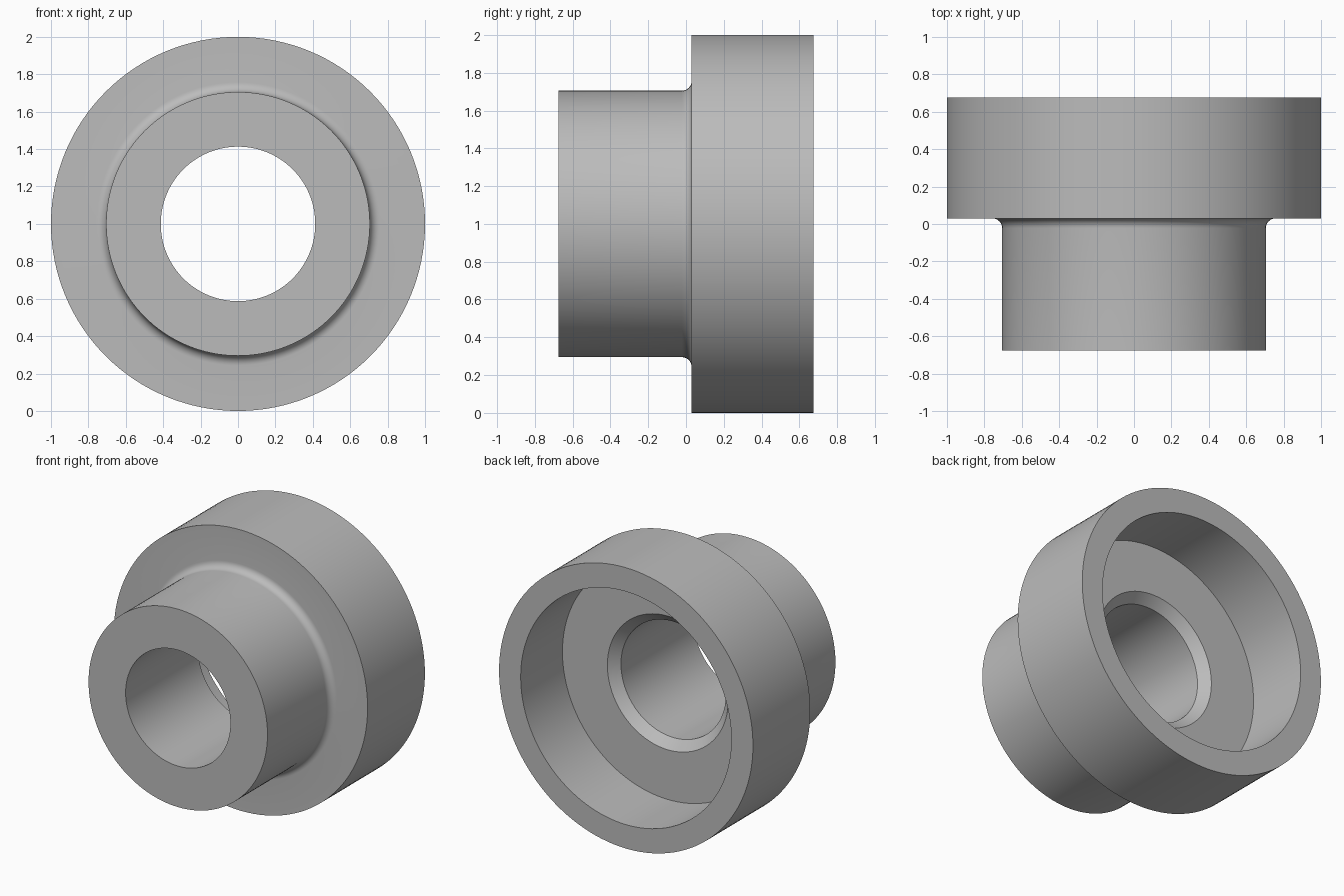
import bpy, bmesh, math
from mathutils import Matrix, Vector

if "Cube" in bpy.data.objects:
    bpy.data.objects.remove(bpy.data.objects["Cube"], do_unlink=True)

SEGMENTS = 128
FLANGE_R, HUB_R, BORE_R, RECESS_R = 1.0, 0.705, 0.413, 0.83
FRONT, SHOULDER, FLOOR, BACK = -0.675, 0.03, 0.205, 0.675
FILLET, CHAMFER = 0.052, 0.063

grey = bpy.data.materials.new("plain grey")
grey.use_nodes = True
colour = (0.5, 0.5, 0.5, 1)
grey.diffuse_color = colour
grey.node_tree.nodes["Principled BSDF"].inputs["Base Color"].default_value = colour

# Cross-section (radius, y): hub front, fillet, flange, recess, chamfered bore
fillet = []
for i in range(9):
    a = math.pi / 2 * i / 8
    fillet.append((HUB_R + FILLET * (1 - math.cos(a)),
                   SHOULDER - FILLET * (1 - math.sin(a))))
profile = [(BORE_R, FRONT), (HUB_R, FRONT), *fillet,
           (FLANGE_R, SHOULDER), (FLANGE_R, BACK),
           (RECESS_R, BACK), (RECESS_R, FLOOR),
           (BORE_R + CHAMFER, FLOOR), (BORE_R, FLOOR + -CHAMFER)]

# Revolve the closed section around the y axis
bm = bmesh.new()
verts = [bm.verts.new((r, y, 0)) for r, y in profile]
edges = [bm.edges.new((v, verts[(i + 1) % len(verts)])) for i, v in enumerate(verts)]
bmesh.ops.spin(bm, geom=verts + edges, cent=(0, 0, 0), axis=(0, 1, 0),
               angle=math.tau, steps=SEGMENTS, use_merge=True)
bmesh.ops.remove_doubles(bm, verts=bm.verts, dist=1e-4)
bmesh.ops.recalc_face_normals(bm, faces=bm.faces)
bmesh.ops.transform(bm, matrix=Matrix.Translation(Vector((0, 0, FLANGE_R))), verts=bm.verts)

mesh = bpy.data.meshes.new("flanged_bushing")
bm.to_mesh(mesh)
bm.free()
mesh.materials.append(grey)
bushing = bpy.data.objects.new("flanged_bushing", mesh)
bpy.context.collection.objects.link(bushing)

bpy.ops.object.select_all(action='DESELECT')
bushing.select_set(True)
bpy.context.view_layer.objects.active = bushing
bpy.ops.object.shade_smooth_by_angle(angle=math.radians(30))
